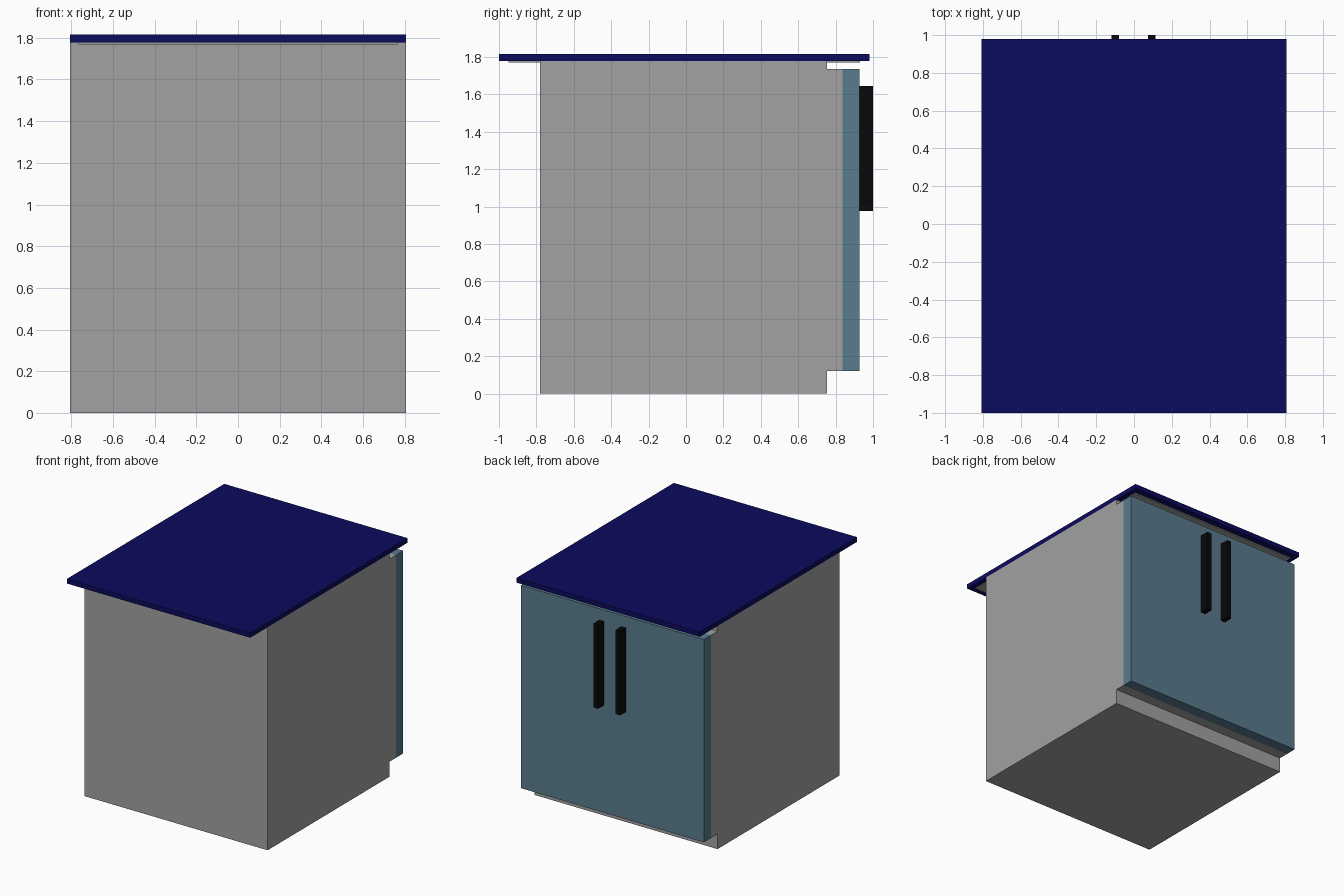
import bpy
import bmesh

if "Cube" in bpy.data.objects:
    bpy.data.objects.remove(bpy.data.objects["Cube"])


def material(name, rgb):
    m = bpy.data.materials.new(name)
    m.diffuse_color = (*rgb, 1)
    m.use_nodes = True
    m.node_tree.nodes["Principled BSDF"].inputs["Base Color"].default_value = m.diffuse_color
    return m


def add(name, bm, mat):
    bmesh.ops.recalc_face_normals(bm, faces=bm.faces)
    mesh = bpy.data.meshes.new(name)
    bm.to_mesh(mesh)
    bm.free()
    mesh.materials.append(mat)
    ob = bpy.data.objects.new(name, mesh)
    bpy.context.collection.objects.link(ob)
    return ob


def box(name, x, y, z, mat):
    """Box from (min, max) ranges on each axis."""
    bm = bmesh.new()
    bmesh.ops.create_cube(bm, size=1)
    for v in bm.verts:
        v.co = [r[0] if c < 0 else r[1] for c, r in zip(v.co, (x, y, z))]
    return add(name, bm, mat)


grey = material("grey_body", (0.36, 0.36, 0.36))
navy = material("navy_top", (0.0033, 0.0033, 0.113))
blue = material("blue_door", (0.10, 0.20, 0.27))
black = material("black_handle", (0.0026, 0.0026, 0.0026))

W = 0.807  # half width

# Cabinet body: side profile with toe kick and top notch, extruded across x
profile = [(-0.78, 0), (0.755, 0), (0.755, 0.12), (0.838, 0.12),
           (0.838, 1.735), (0.755, 1.735), (0.755, 1.777), (-0.78, 1.777)]
bm = bmesh.new()
face = bm.faces.new([bm.verts.new((-W, y, z)) for y, z in profile])
ext = bmesh.ops.extrude_face_region(bm, geom=[face])
moved = [g for g in ext["geom"] if isinstance(g, bmesh.types.BMVert)]
bmesh.ops.translate(bm, verts=moved, vec=(2 * W, 0, 0))
add("cabinet_body", bm, grey)

# Countertop slab and the thin grey plate beneath it
box("countertop", (-W, W), (-1, 0.98), (1.777, 1.815), navy)
box("countertop_underlay", (-0.765, 0.765), (-0.95, 0.93), (1.769, 1.78), grey)

# Door panel
box("door_panel", (-W, W), (0.838, 0.927), (0.12, 1.735), blue)

# Pair of bar handles
for side, x in (("left", -0.1), ("right", 0.095)):
    box(side + "_handle", (x - 0.02, x + 0.02), (0.925, 1.0), (0.975, 1.645), black)
